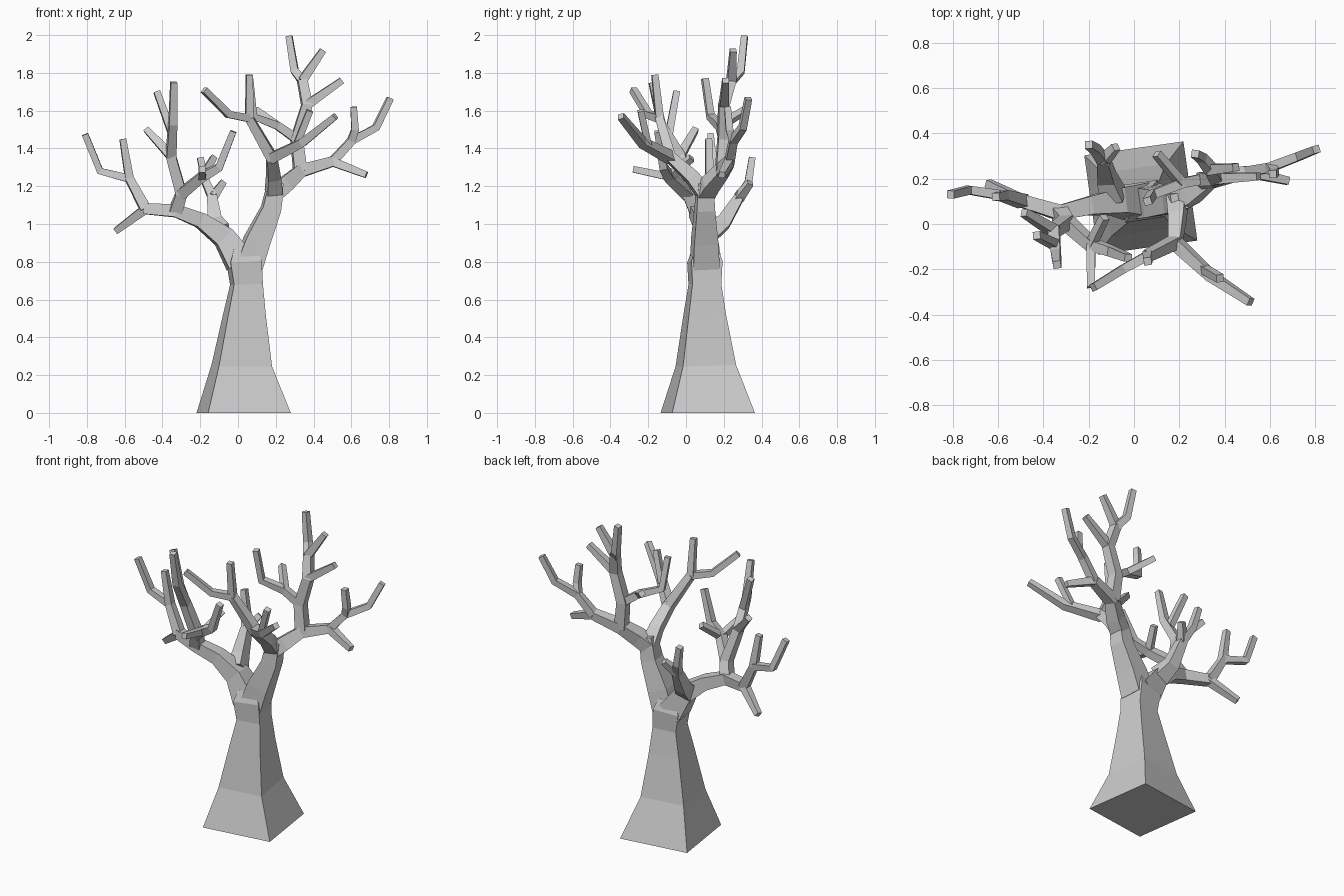
import bpy
import bmesh
from mathutils import Vector, Matrix
from math import radians

cube = bpy.data.objects.get("Cube")
if cube:
    bpy.data.objects.remove(cube, do_unlink=True)

UP = Vector((0, 0, 1))
TURN = Matrix.Rotation(radians(8), 3, "Z")

bark = bpy.data.materials.new("grey_bark")
bark.use_nodes = True
bark.diffuse_color = (0.6, 0.6, 0.6, 1)
bark.node_tree.nodes["Principled BSDF"].inputs["Base Color"].default_value = bark.diffuse_color


def sweep(bm, points, widths):
    """Sweep a square section along a path, carrying its frame from joint to joint."""
    path = [Vector(p) for p in points]
    steps = [(b - a).normalized() for a, b in zip(path, path[1:])]
    tangents = [steps[0]]
    tangents += [(a + b).normalized() for a, b in zip(steps, steps[1:])]
    tangents.append(steps[-1])
    if path[0].z == 0:
        tangents[0] = UP
    side = TURN @ Vector((0, 1, 0))
    if abs(tangents[0].dot(side)) > 0.8:
        side = TURN @ Vector((1, 0, 0))
    rings = []
    for point, tangent, half in zip(path, tangents, widths):
        side = (side - tangent * side.dot(tangent)).normalized()
        other = tangent.cross(side)
        rings.append([bm.verts.new(point + half * (side * u + other * v))
                      for u, v in ((1, 1), (-1, 1), (-1, -1), (1, -1))])
    for low, high in zip(rings, rings[1:]):
        for i in range(4):
            j = (i + 1) % 4
            bm.faces.new((low[i], low[j], high[j], high[i]))
    bm.faces.new(rings[0][::-1])
    bm.faces.new(rings[-1])


def grow(name, points, start, end=None):
    """Make one tapering part; start is either a half width or a list of them."""
    widths = start
    if end is not None:
        last = len(points) - 1
        widths = [start + (end - start) * i / last for i in range(last + 1)]
    bm = bmesh.new()
    sweep(bm, points, widths)
    bmesh.ops.recalc_face_normals(bm, faces=bm.faces)
    mesh = bpy.data.meshes.new(name)
    bm.to_mesh(mesh)
    bm.free()
    mesh.materials.append(bark)
    bpy.context.collection.objects.link(bpy.data.objects.new(name, mesh))


def twig(name, *points, start=0.024, end=0.017):
    grow(name, points, start, end)


# Trunk, flared at the ground
grow("trunk", [(.03, .115, 0), (.02, .105, .25), (.035, .1, .52), (.045, .1, .68),
               (.032, .1, .8), (.03, .1, .87)],
     [.221, .142, .1, .077, .083, .06])

# Main limbs
left_fork = (.19, .1, 1.16)
left_elbow = (.33, .19, 1.28)
left_outer = (.5, .23, 1.33)
grow("left_limb", [(.055, .1, .78), (.1, .1, .91), (.175, .1, 1.08), left_fork, (.2, .1, 1.22)],
     [.07, .065, .049, .044, .036])
grow("left_outer_limb", [left_fork, (.25, .13, 1.21), left_elbow, left_outer],
     [.044, .042, .034, .026])
right_fork = (-.33, .05, 1.07)
right_outer = (-.49, .1, 1.08)
grow("right_limb", [(.01, .1, .8), (-.075, .1, .93), (-.2, .08, 1.02), right_fork, right_outer],
     [.075, .056, .04, .034, .028])

# Left side: outer twigs
left_tip_fork = (.6, .25, 1.44)
twig("left_outer_branch", left_outer, left_tip_fork, (.62, .23, 1.5), (.612, .22, 1.62))
twig("left_far_twig", left_tip_fork, (.73, .3, 1.51), (.805, .33, 1.665), start=.021)
twig("left_drooping_twig", left_outer, (.68, .19, 1.26))

# Left side: tall upright branch
tall_low = (.31, .2, 1.45)
tall_mid = (.365, .2, 1.63)
tall_high = (.34, .24, 1.76)
twig("tall_branch", left_elbow, tall_low, tall_mid, tall_high, start=.034, end=.025)
twig("tall_top_twig", tall_high, (.3, .29, 1.81), (.27, .31, 1.995))
twig("tall_high_twig", tall_high, (.45, .25, 1.92))
twig("tall_side_twig", tall_mid, (.55, .21, 1.76))
inner_fork = (.21, .18, 1.52)
twig("inner_branch", tall_low, inner_fork, (.08, .13, 1.57), (.06, .1, 1.77))
twig("inner_back_twig", inner_fork, (.1, .31, 1.6), start=.02)

# Left side: branch leaning to the front
front_fork = (.18, -.08, 1.35)
front_high = (.06, -.14, 1.56)
front_low = (.34, -.23, 1.43)
twig("front_branch", left_fork, (.19, .03, 1.25), front_fork, front_high, start=.042, end=.022)
twig("front_upright_twig", front_high, (.06, -.165, 1.79), start=.021)
twig("front_curved_twig", front_high, (-.05, -.2, 1.58), (-.18, -.28, 1.71), start=.021)
twig("front_low_twig", front_fork, front_low, (.515, -.345, 1.57), start=.028)
twig("front_short_twig", (.31, -.2, 1.42), (.38, -.24, 1.6), start=.018)

# Right side: outer twigs
right_tip_fork = (-.575, .125, 1.24)
twig("right_outer_branch", right_outer, right_tip_fork, (-.61, .12, 1.45), start=.028)
twig("right_far_twig", right_tip_fork, (-.73, .15, 1.28), (-.81, .13, 1.475), start=.021)
twig("right_drooping_twig", right_outer, (-.645, .18, .965))

# Right side: upright branch
right_low = (-.3, .01, 1.16)
right_high = (-.355, -.03, 1.36)
twig("right_upright_branch", right_fork, right_low, right_high, start=.034, end=.026)
twig("right_tall_twig", right_high, (-.345, -.13, 1.53), (-.34, -.18, 1.75), start=.026)
twig("right_leaning_twig", (-.35, -.09, 1.48), (-.43, -.05, 1.7), start=.02)
twig("right_side_twig", right_high, (-.485, .05, 1.5))

# Right side: branch leaning to the centre
centre_fork = (-.19, -.09, 1.25)
twig("centre_branch", right_low, centre_fork, (-.1, -.12, 1.3), (-.025, -.15, 1.49), start=.03)
twig("centre_front_twig", centre_fork, (-.19, -.28, 1.29), start=.02)
twig("centre_short_twig", centre_fork, (-.13, .03, 1.35), start=.02)

# Branch on the back
back_fork = (-.135, .28, 1.14)
twig("back_branch", (-.09, .12, .95), (-.12, .2, 1.01), back_fork, start=.05, end=.026)
twig("back_tall_twig", back_fork, (-.17, .33, 1.22), (-.2, .35, 1.35))
twig("back_short_twig", back_fork, (-.08, .34, 1.22))
